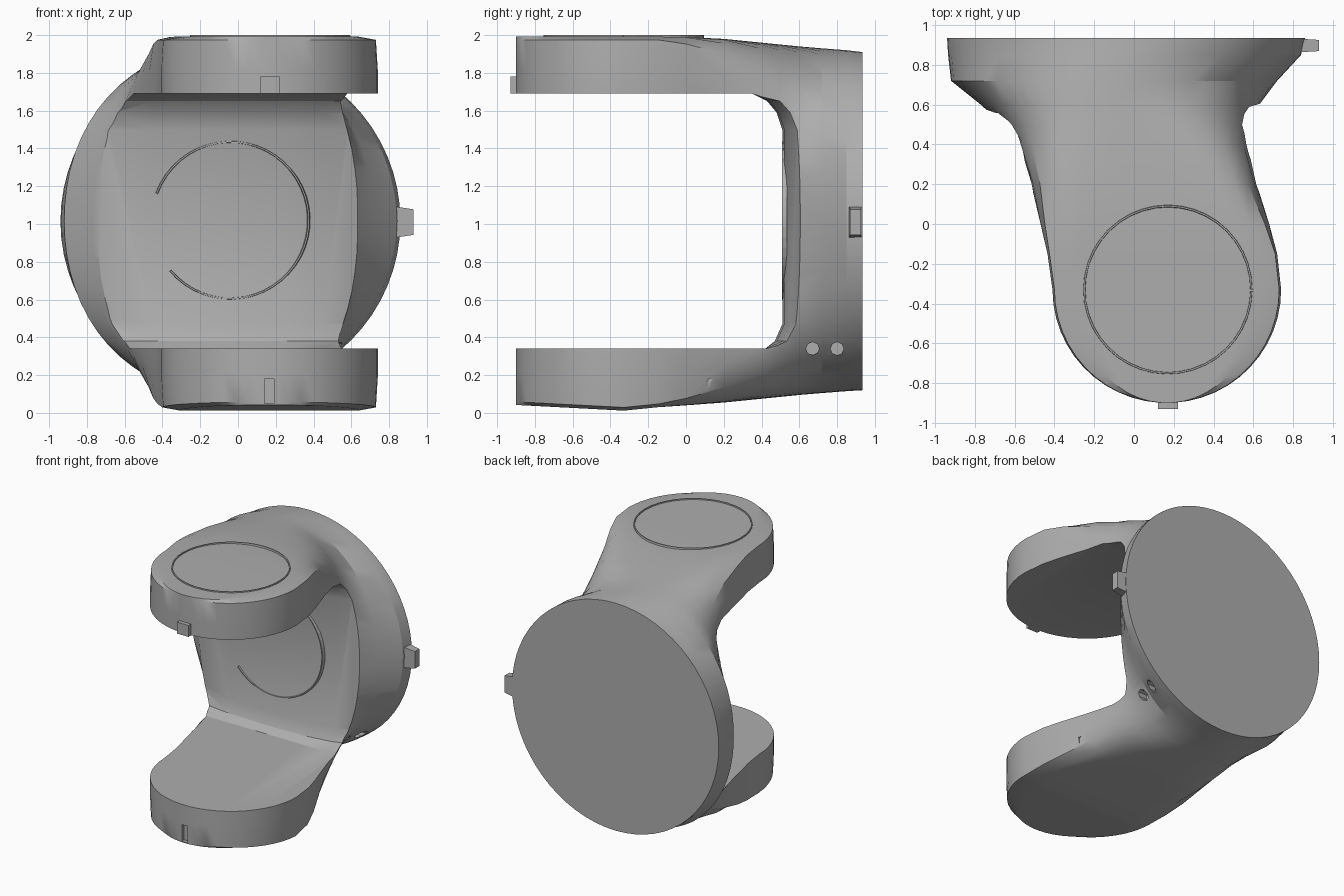
import bpy
import bmesh
import math
from mathutils import Matrix, Vector

if "Cube" in bpy.data.objects:
    bpy.data.objects.remove(bpy.data.objects["Cube"], do_unlink=True)

grey = bpy.data.materials.new("plain grey")
grey.use_nodes = True
grey.diffuse_color = (0.42, 0.42, 0.42, 1)
grey.node_tree.nodes["Principled BSDF"].inputs["Base Color"].default_value = (0.42, 0.42, 0.42, 1)


def finish(name, bm):
    bmesh.ops.recalc_face_normals(bm, faces=bm.faces)
    mesh = bpy.data.meshes.new(name)
    bm.to_mesh(mesh)
    bm.free()
    mesh.materials.append(grey)
    obj = bpy.data.objects.new(name, mesh)
    bpy.context.collection.objects.link(obj)
    return obj


def loft(name, rings):
    """Skin equal-length closed rings and cap both ends."""
    bm = bmesh.new()
    rows = [[bm.verts.new(p) for p in ring] for ring in rings]
    n = len(rows[0])
    for a, b in zip(rows, rows[1:]):
        for i in range(n):
            j = (i + 1) % n
            bm.faces.new((a[i], a[j], b[j], b[i]))
    bm.faces.new(rows[0])
    bm.faces.new(rows[-1])
    return finish(name, bm)


def block(name, lo, hi, taper=1.0, axis=0):
    """Box from corner to corner, its far face along axis shrunk by taper."""
    bm = bmesh.new()
    bmesh.ops.create_cube(bm, size=1)
    lo, hi = Vector(lo), Vector(hi)
    for v in bm.verts:
        if v.co[axis] > 0:
            for k in range(3):
                if k != axis:
                    v.co[k] *= taper
        v.co = [(lo[k] + hi[k]) / 2 + v.co[k] * (hi[k] - lo[k]) for k in range(3)]
    return finish(name, bm)


def section(y, xl, xr, zb, zt, n, count=64):
    """Cross-section between a circle (n = 2) and a rectangle (large n)."""
    ring = []
    for i in range(count):
        t = 2 * math.pi * i / count
        c, s = math.cos(t), math.sin(t)
        r = (abs(c) ** n + abs(s) ** n) ** (-1 / n)
        ring.append(((xl + xr) / 2 + r * c * (xr - xl) / 2, y,
                     (zb + zt) / 2 + r * s * (zt - zb) / 2))
    return ring


# Fork body: round rear plate flowing into two straight arms
rings = [section(*row) for row in (
    (0.935, -0.94, 0.86, 0.12, 1.91, 2),
    (0.85, -0.935, 0.84, 0.115, 1.92, 2),
    (0.72, -0.92, 0.72, 0.105, 1.93, 2.1),
    (0.60, -0.77, 0.63, 0.095, 1.94, 2.6),
    (0.50, -0.66, 0.60, 0.085, 1.95, 3.4),
    (0.40, -0.60, 0.595, 0.075, 1.96, 4.5),
    (0.20, -0.52, 0.62, 0.055, 1.98, 8),
    (0.00, -0.47, 0.68, 0.04, 1.99, 18),
    (-0.15, -0.435, 0.72, 0.03, 1.992, 40))]
for k in range(13):
    t = math.radians(7.2 * k)
    half = 0.575 * math.cos(t)
    rings.append(section(-0.33 - 0.57 * math.sin(t), 0.165 - half, 0.165 + half,
                         0.012 + 0.03 * math.sin(t), 1.992, 40))
body = loft("fork_body", rings)

# Opening between the arms, with chamfered corners and a gently curved wall
profile = [(-1.2, 0.34), (0.42, 0.34), (0.47, 0.38), (0.51, 0.47), (0.51, 1.5),
           (0.48, 1.59), (0.43, 1.65), (0.35, 1.69), (-1.2, 1.69)]
depths = [(-1.2, 0.2), (-0.9, 0.12), (-0.7, 0.05), (-0.45, 0.015), (-0.1, 0),
          (0.25, 0.01), (0.45, 0.04), (0.65, 0.1), (0.85, 0.24), (1.2, 0.4)]
cutters = [loft("opening_cutter",
                [[(x, y + (d if 0.37 < z < 1.66 else 0), z) for y, z in profile]
                 for x, d in depths])]

# Small notches and side holes
cutters.append(block("front_notch_cutter", (0.14, -0.95, 0.05), (0.19, -0.87, 0.18)))
cutters.append(block("side_notch_cutter", (0.61, 0.12, 0.06), (0.85, 0.16, 0.18)))
for y in (0.67, 0.80):
    bm = bmesh.new()
    place = Matrix.Translation((0.62, y, 0.34)) @ Matrix.Rotation(math.pi / 2, 4, 'Y')
    bmesh.ops.create_cone(bm, cap_ends=True, segments=8, radius1=0.035,
                          radius2=0.035, depth=0.4, matrix=place)
    cutters.append(finish("hole_cutter", bm))

bpy.context.view_layer.objects.active = body
for cutter in cutters:
    cutter.hide_render = True
    mod = body.modifiers.new("cut", 'BOOLEAN')
    mod.operation = 'DIFFERENCE'
    mod.solver = 'EXACT'
    mod.object = cutter
    bpy.ops.object.modifier_apply(modifier=mod.name)
for cutter in cutters:
    bpy.data.objects.remove(cutter, do_unlink=True)
for other in bpy.context.selected_objects:
    other.select_set(False)
body.select_set(True)
bpy.ops.object.shade_smooth_by_angle(angle=math.radians(25))


def ridge(name, matrix, radius, start, end, steps=40):
    """Thin raised arc marking a round cap."""
    path = []
    for i in range(steps + 1):
        t = math.radians(start + (end - start) * i / steps)
        c, s = math.cos(t), math.sin(t)
        path.append([matrix @ Vector(((radius + a) * c, (radius + a) * s, b))
                     for a, b in ((-0.008, -0.02), (0.008, -0.02), (0.004, 0.008), (-0.004, 0.008))])
    return loft(name, path)


# Round cap outlines on the top arm and the inner wall
ridge("top_cap_ridge", Matrix.Translation((0.17, -0.33, 1.992)), 0.42, 0, 359)
ridge("wall_cap_ridge", Matrix.Translation((-0.04, 0.515, 1.02)) @ Matrix.Rotation(math.pi / 2, 4, 'X'),
      0.415, -140, 160)

# Small locating nubs
block("side_nub", (0.78, 0.86, 0.92), (0.93, 0.935, 1.1), 0.75, 0)
block("front_nub", (0.12, -0.93, 1.69), (0.22, -0.87, 1.78), 1.0, 1)
